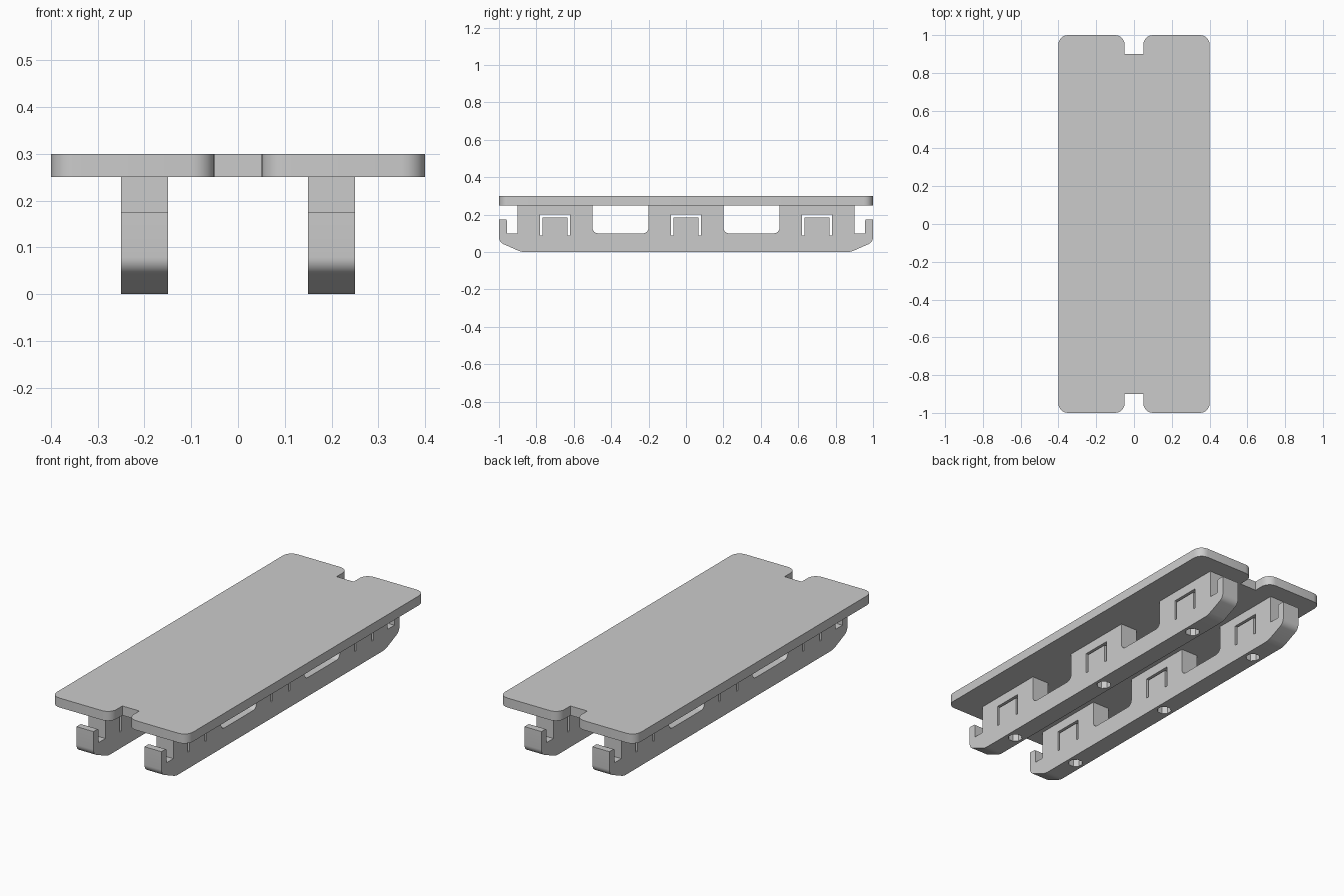
import bpy, bmesh, math
from mathutils import Vector

cube = bpy.data.objects.get("Cube")
if cube:
    bpy.data.objects.remove(cube, do_unlink=True)

COLOUR = (0.6, 0.6, 0.6, 1)
grey = bpy.data.materials.new("plain grey")
grey.use_nodes = True
grey.diffuse_color = COLOUR
grey.node_tree.nodes["Principled BSDF"].inputs["Base Color"].default_value = COLOUR


def rounded(points, steps=6):
    """Turn (a, b, radius) corners into an outline with filleted corners."""
    outline = []
    for i, (a, b, r) in enumerate(points):
        p = Vector((a, b))
        if not r:
            outline.append(p)
            continue
        to_prev = (Vector(points[i - 1][:2]) - p).normalized()
        to_next = (Vector(points[(i + 1) % len(points)][:2]) - p).normalized()
        half = to_prev.angle(to_next) / 2
        centre = p + (to_prev + to_next).normalized() * r / math.sin(half)
        reach = r / math.tan(half)
        start = (p + to_prev * reach - centre).normalized()
        end = (p + to_next * reach - centre).normalized()
        outline += [centre + start.slerp(end, k / steps).normalized() * r
                    for k in range(steps + 1)]
    return outline


def add_prism(bm, outline, place, low, high):
    """Extrude an outline from low to high; place maps (a, b, depth) to xyz."""
    bottom = [bm.verts.new(place(p[0], p[1], low)) for p in outline]
    top = [bm.verts.new(place(p[0], p[1], high)) for p in outline]
    bm.faces.new(bottom)
    bm.faces.new(top)
    n = len(outline)
    for i in range(n):
        j = (i + 1) % n
        bm.faces.new((bottom[i], bottom[j], top[j], top[i]))


def finish(name, bm):
    bmesh.ops.recalc_face_normals(bm, faces=bm.faces)
    mesh = bpy.data.meshes.new(name)
    bm.to_mesh(mesh)
    bm.free()
    mesh.materials.append(grey)
    obj = bpy.data.objects.new(name, mesh)
    bpy.context.collection.objects.link(obj)
    return obj


def smooth(mesh):
    mesh.shade_smooth()
    mesh.set_sharp_from_angle(angle=math.radians(30))


def upright(a, b, d):
    return (a, b, d)


def sideways(a, b, d):
    return (d, a, b)


# Top plate with rounded corners and a notch at each end
quarter = [(0.4, 1, 0.05), (0.05, 1, 0.05), (0.05, 0.9, 0)]
back = quarter + [(-x, y, r) for x, y, r in reversed(quarter)]
plate_outline = back + [(-x, -y, r) for x, y, r in back]
bm = bmesh.new()
add_prism(bm, rounded(plate_outline), upright, 0.25, 0.3)
smooth(finish("top_plate", bm).data)

# Runner profile: blocks, open windows, and a hook at each end
half = [(-0.2, 0.25, 0), (-0.2, 0.1, 0.03), (-0.5, 0.1, 0.03), (-0.5, 0.25, 0),
        (-0.9, 0.25, 0), (-0.9, 0.1, 0), (-0.957, 0.1, 0), (-0.957, 0.175, 0.01),
        (-1, 0.175, 0), (-1, 0.053, 0.04), (-0.88, 0, 0.1)]
profile = half + [(-y, z, r) for y, z, r in reversed(half)]
bm = bmesh.new()
add_prism(bm, rounded(profile), sideways, -0.05, 0.05)
runner = finish("left_runner", bm)

# Cutter: arched slots around the spring tabs, and holes in the underside
bm = bmesh.new()
for y in (-0.7, 0, 0.7):
    arch = [(-0.08, 0.088), (-0.08, 0.2), (0.08, 0.2), (0.08, 0.088),
            (0.066, 0.088), (0.066, 0.186), (-0.066, 0.186), (-0.066, 0.088)]
    add_prism(bm, [(y + a, z) for a, z in arch], sideways, -0.1, 0.1)
    angles = [math.radians(22.5 + 45 * k) for k in range(8)]
    ring = [(0.036 * math.cos(t), y + 0.036 * math.sin(t)) for t in angles]
    add_prism(bm, ring, upright, -0.05, 0.08)
cutter = finish("runner_cutter", bm)
cutter.hide_render = True

# Cut the runner, then use it on both sides
mod = runner.modifiers.new("cutouts", "BOOLEAN")
mod.operation = "DIFFERENCE"
mod.solver = "EXACT"
mod.object = cutter
bpy.context.view_layer.update()
cut_mesh = bpy.data.meshes.new_from_object(runner.evaluated_get(bpy.context.evaluated_depsgraph_get()))
runner.modifiers.clear()
runner.data = cut_mesh
bpy.data.objects.remove(cutter, do_unlink=True)
smooth(cut_mesh)
runner.location.x = 0.2

right_runner = bpy.data.objects.new("right_runner", cut_mesh)
bpy.context.collection.objects.link(right_runner)
right_runner.location.x = -0.2
